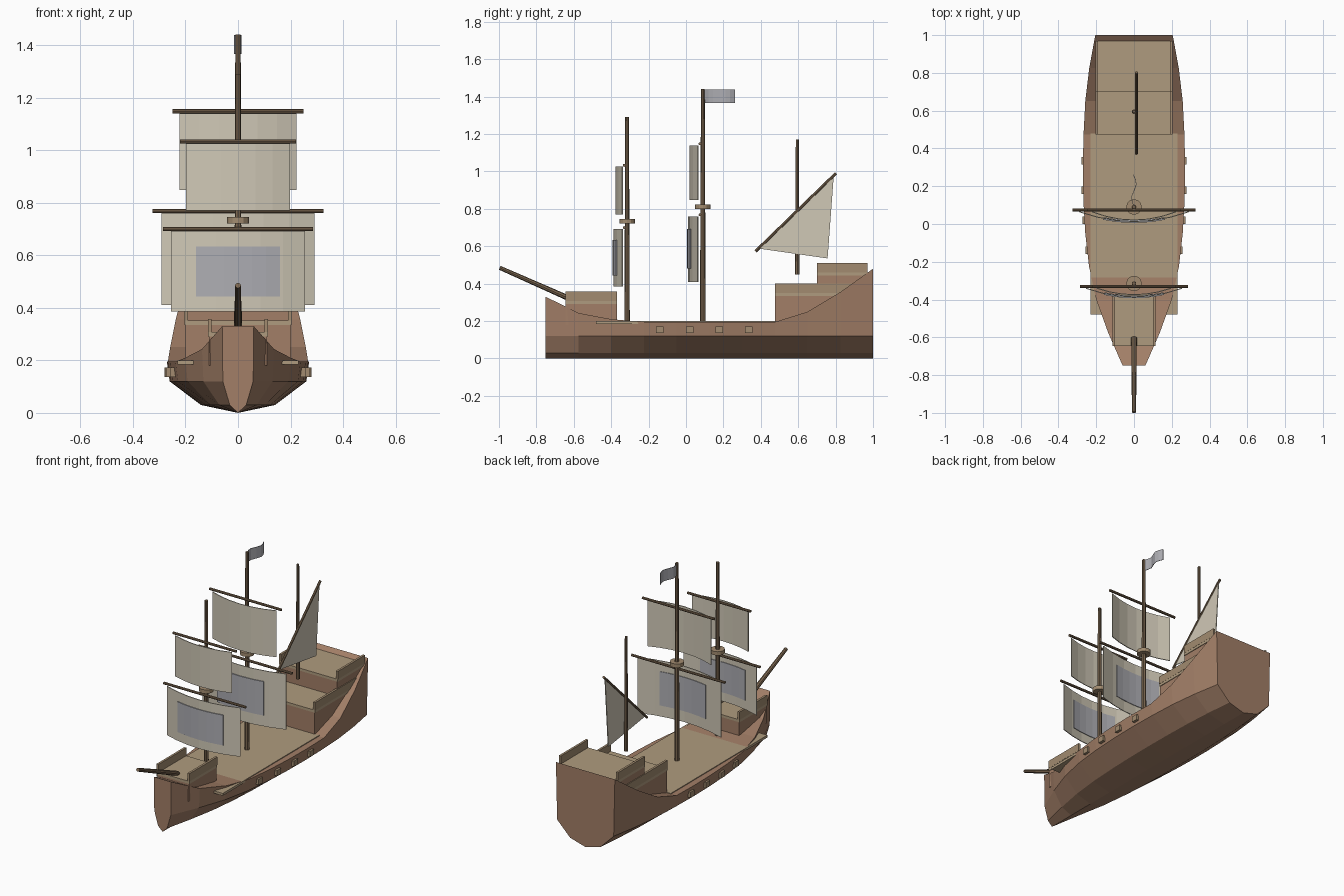
import bpy, bmesh, math
from mathutils import Vector

if "Cube" in bpy.data.objects:
    bpy.data.objects.remove(bpy.data.objects["Cube"])


def material(name, r, g, b):
    m = bpy.data.materials.new(name)
    m.diffuse_color = (r, g, b, 1)
    m.use_nodes = True
    m.node_tree.nodes["Principled BSDF"].inputs["Base Color"].default_value = m.diffuse_color
    return m


HULL = material("hull_wood", 0.36, 0.21, 0.135)
DECK = material("deck_wood", 0.43, 0.33, 0.21)
TRIM = material("trim_wood", 0.36, 0.26, 0.16)
SPAR = material("spar_wood", 0.20, 0.135, 0.08)
CLOTH = material("sail_cloth", 0.63, 0.58, 0.47)
GREY = material("grey_cloth", 0.42, 0.42, 0.45)


def add_mesh(name, verts, faces, mat, thickness=0):
    me = bpy.data.meshes.new(name)
    me.from_pydata(verts, [], faces)
    bm = bmesh.new()
    bm.from_mesh(me)
    bmesh.ops.recalc_face_normals(bm, faces=bm.faces)
    bm.to_mesh(me)
    bm.free()
    ob = bpy.data.objects.new(name, me)
    bpy.context.collection.objects.link(ob)
    me.materials.append(mat)
    if thickness:
        mod = ob.modifiers.new("thickness", "SOLIDIFY")
        mod.thickness = thickness
        mod.offset = 0
    return ob


def box(name, x, y, z, mat):
    """Box given by its (min, max) ranges."""
    v = [(a, b, c) for a in x for b in y for c in z]
    f = [(0, 1, 3, 2), (4, 6, 7, 5), (0, 4, 5, 1), (2, 3, 7, 6), (0, 2, 6, 4), (1, 5, 7, 3)]
    return add_mesh(name, v, f, mat)


def spar(name, a, b, r1, r2, mat=SPAR, sides=8):
    """Tapered pole from a to b."""
    a, b = Vector(a), Vector(b)
    q = (b - a).to_track_quat('Z', 'Y')
    v = []
    for p, r in ((a, r1), (b, r2)):
        for i in range(sides):
            t = 2 * math.pi * i / sides
            v.append(p + q @ Vector((r * math.cos(t), r * math.sin(t), 0)))
    f = [(i, (i + 1) % sides, sides + (i + 1) % sides, sides + i) for i in range(sides)]
    f += [tuple(range(sides)), tuple(range(sides, 2 * sides))]
    return add_mesh(name, v, f, mat)


def ribbon(name, pts, z0, z1, mat, thickness):
    """Vertical strip of cloth following a plan-view path."""
    n = len(pts)
    v = [(x, y, z) for z in (z0, z1) for x, y in pts]
    f = [(i, i + 1, n + i + 1, n + i) for i in range(n - 1)]
    return add_mesh(name, v, f, mat, thickness)


# Hull: lofted stations (y, half width at rail, rail height)
stations = [(-0.75, 0.06, 0.33), (-0.575, 0.137, 0.243), (-0.4, 0.2, 0.21), (-0.225, 0.238, 0.195),
            (-0.05, 0.258, 0.195), (0.125, 0.268, 0.195), (0.3, 0.271, 0.195), (0.475, 0.267, 0.195),
            (0.65, 0.258, 0.25), (0.825, 0.237, 0.355), (1.0, 0.205, 0.48)]
verts, faces = [], []
for y, w, top in stations:
    side = [(w, top), (w * 0.96, 0.12), (w * 0.52, 0.03)]
    verts += [(x, y, z) for x, z in side] + [(0, y, 0)]
    verts += [(-x, y, z) for x, z in reversed(side)]
N = 7
for s in range(len(stations) - 1):
    for i in range(N):
        j = (i + 1) % N
        faces.append((s * N + i, s * N + j, (s + 1) * N + j, (s + 1) * N + i))
faces += [tuple(range(N)), tuple(range(len(verts) - N, len(verts)))]
add_mesh("hull", verts, faces, HULL)

# Main deck
box("main_deck", (-0.23, 0.23), (-0.48, 0.48), (0.185, 0.2), DECK)

# Raised castles: name, half width, y range, base, deck height, rail top
for name, w, ys, base, top, rail in [
        ("forecastle", 0.11, (-0.645, -0.37), 0.18, 0.307, 0.357),
        ("quarterdeck", 0.2, (0.475, 0.97), 0.15, 0.351, 0.4),
        ("poop", 0.2, (0.7, 0.97), 0.3, 0.46, 0.51)]:
    box(name + "_wall", (-w, w), ys, (base, top - 0.016), HULL)
    box(name + "_deck", (-w - 0.004, w + 0.004), ys, (top - 0.016, top), DECK)
    for s, label in ((-1, "left"), (1, "right")):
        x = s * (w - 0.002)
        box(f"{name}_rail_{label}", (x - 0.007, x + 0.007), ys, (top, rail), TRIM)

# Gun ports along both sides
for i, (y, x) in enumerate([(-0.14, 0.244), (0.02, 0.26), (0.178, 0.266), (0.335, 0.267)]):
    for s, label in ((-1, "left"), (1, "right")):
        box(f"gun_port_{label}_{i}", (s * x - 0.012, s * x + 0.012),
            (y - 0.02, y + 0.02), (0.137, 0.172), TRIM)

# Masts and bowsprit
spar("fore_mast", (0, -0.315, 0.2), (0, -0.315, 1.29), 0.0145, 0.01)
spar("main_mast", (0, 0.09, 0.2), (0, 0.09, 1.44), 0.0155, 0.01)
spar("mizzen_mast", (0, 0.595, 0.45), (0, 0.595, 1.17), 0.012, 0.008)
spar("bowsprit", (0, -0.6, 0.31), (0, -0.996, 0.485), 0.015, 0.011)

# Lookout platforms
for name, y, z in (("fore_lookout", -0.315, 0.733), ("main_lookout", 0.09, 0.81)):
    spar(name, (0, y, z - 0.012), (0, y, z + 0.012), 0.041, 0.041, TRIM, 12)


# Square sails with their yards
def square_sail(name, yard_y, yard_z, yard_w, w, z0, z1, depth, panel=None):
    spar(name + "_yard", (-yard_w, yard_y, yard_z), (yard_w, yard_y, yard_z), 0.008, 0.008)

    def curve(half):
        xs = [half * (i / 3 - 1) for i in range(7)]
        return [(x, yard_y - 0.01 - depth * (1 - (x / w) ** 2)) for x in xs]
    ribbon(name + "_sail", curve(w), z0, z1, CLOTH, 0.005)
    if panel:
        ribbon(name + "_panel", curve(panel[0]), panel[1], panel[2], GREY, 0.014)


square_sail("fore_course", -0.33, 0.7, 0.285, 0.255, 0.385, 0.692, 0.046, (0.158, 0.443, 0.633))
square_sail("fore_top", -0.33, 1.033, 0.22, 0.197, 0.77, 1.026, 0.034)
square_sail("main_course", 0.075, 0.768, 0.325, 0.29, 0.41, 0.76, 0.052, (0.162, 0.48, 0.693))
square_sail("main_top", 0.075, 1.148, 0.25, 0.222, 0.848, 1.14, 0.044)

# Slanted yard and triangular sail at the stern
spar("lateen_yard", (0.012, 0.372, 0.573), (0.012, 0.802, 0.99), 0.008, 0.008)
add_mesh("lateen_sail", [(0.012, 0.385, 0.588), (0.012, 0.79, 0.978), (0.012, 0.757, 0.535)],
         [(0, 1, 2)], CLOTH, 0.005)

# Waving flag at the main masthead
wave = [(0, 0.09), (-0.01, 0.12), (-0.013, 0.145), (0.002, 0.18), (0.012, 0.21), (0.008, 0.235), (-0.004, 0.262)]
ribbon("flag", wave, 1.366, 1.438, GREY, 0.003)
